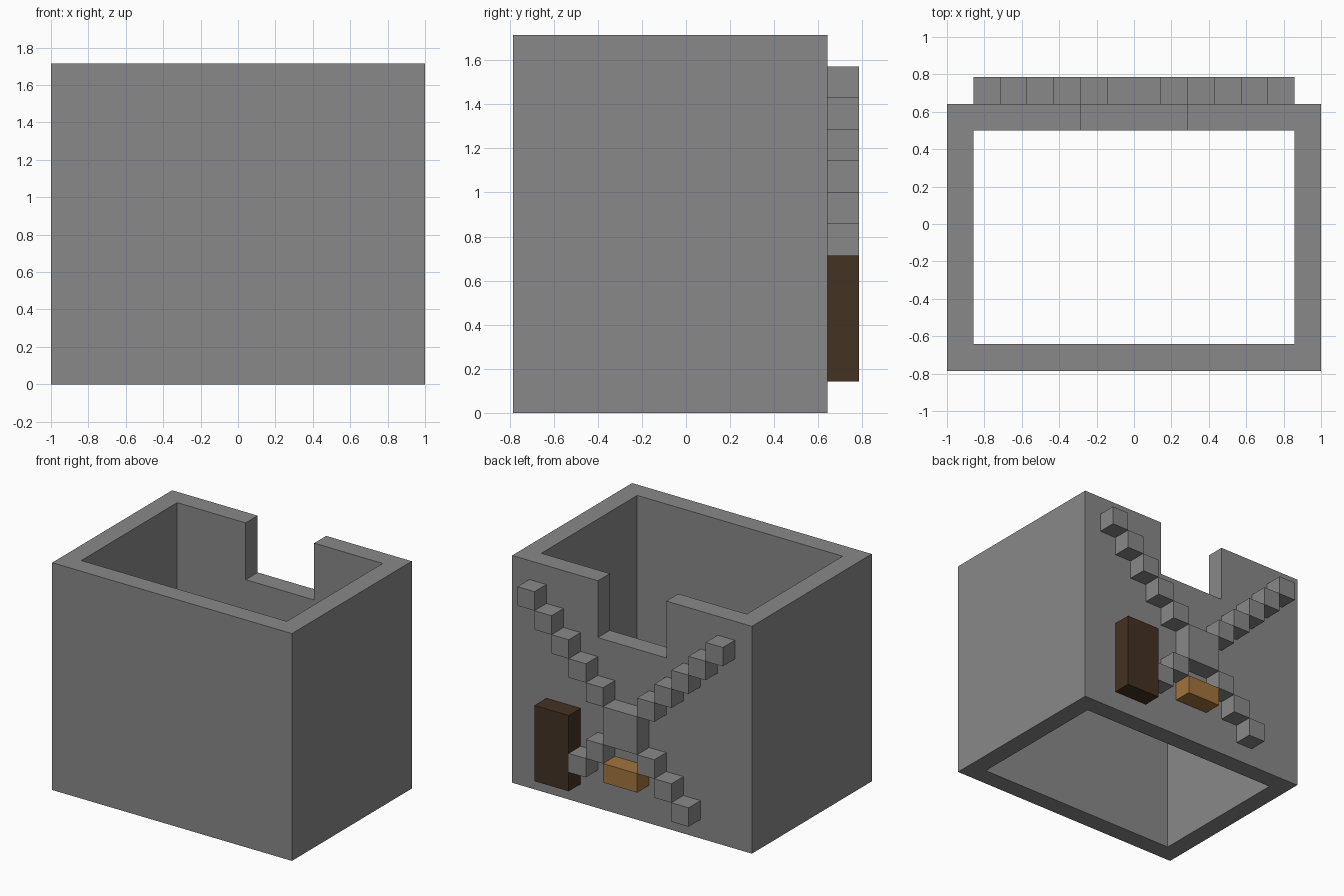
import bpy
import bmesh
from mathutils import Vector

if "Cube" in bpy.data.objects:
    bpy.data.objects.remove(bpy.data.objects["Cube"], do_unlink=True)

U = 1 / 7            # one block
BACK = 4.5           # outer face of the back wall, in blocks


def material(name, rgb):
    m = bpy.data.materials.new(name)
    m.use_nodes = True
    m.diffuse_color = (*rgb, 1)
    m.node_tree.nodes["Principled BSDF"].inputs["Base Color"].default_value = (*rgb, 1)
    return m


stone = material("grey stone", (0.25, 0.25, 0.25))
dark_wood = material("dark brown wood", (0.058, 0.032, 0.017))
light_wood = material("light orange wood", (0.36, 0.174, 0.048))


def box(name, low, high, mat):
    """Box between two corners given in blocks."""
    low, high = Vector(low) * U, Vector(high) * U
    bm = bmesh.new()
    bmesh.ops.create_cube(bm, size=1)
    bmesh.ops.scale(bm, vec=high - low, verts=bm.verts)
    bmesh.ops.translate(bm, vec=(low + high) / 2, verts=bm.verts)
    mesh = bpy.data.meshes.new(name)
    bm.to_mesh(mesh)
    bm.free()
    mesh.materials.append(mat)
    ob = bpy.data.objects.new(name, mesh)
    bpy.context.collection.objects.link(ob)
    return ob


def cut(target, cutter):
    """Subtract the cutter from the target, then drop it."""
    mod = target.modifiers.new("cut", "BOOLEAN")
    mod.operation, mod.solver, mod.object = "DIFFERENCE", "EXACT", cutter
    bpy.context.view_layer.objects.active = target
    bpy.ops.object.modifier_apply(modifier=mod.name)
    bpy.data.objects.remove(cutter, do_unlink=True)


def back_block(name, x, z, mat, width=1, height=1):
    """Block one unit deep standing out from the back wall."""
    return box(name, (x, BACK, z), (x + width, BACK + 1, z + height), mat)


# Walls, open above and below, with a notch in the back
walls = box("walls", (-7, -5.5, 0), (7, BACK, 12), stone)
cut(walls, box("core_cutter", (-6, -4.5, -1), (6, 3.5, 13), stone))
cut(walls, box("notch_cutter", (-2, 3, 9), (2, 5, 13), stone))

# Stepped arms rising to both upper corners
for i in range(5):
    back_block(f"left_upper_step_{i + 1}", 1 + i, 6 + i, stone)
    back_block(f"right_upper_step_{i + 1}", -2 - i, 6 + i, stone)

# Stepped arms falling to both sides; the left one ends at the tall panel
for i in range(3):
    back_block(f"right_lower_step_{i + 1}", -2 - i, 3 - i, stone)
    if i < 2:
        back_block(f"left_lower_step_{i + 1}", 1 + i, 3 - i, stone)

# Centre block, small shelf and tall panel
back_block("centre_block", -1, 4, stone, width=2, height=2)
back_block("shelf", -1, 2, light_wood, width=2)
back_block("tall_panel", 3, 1, dark_wood, width=2, height=4)
